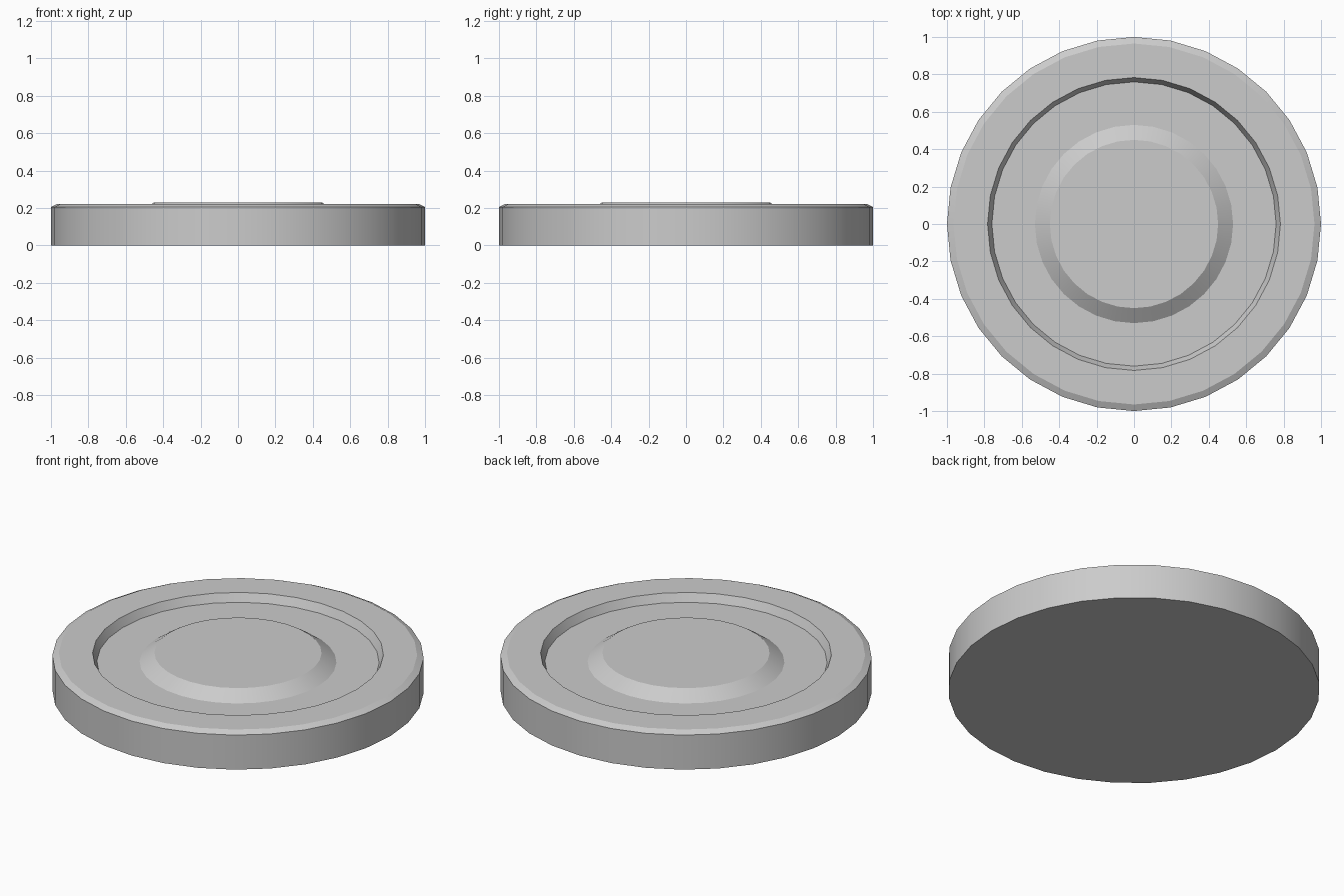
import bpy, bmesh, math

if "Cube" in bpy.data.objects:
    bpy.data.objects.remove(bpy.data.objects["Cube"])

SIDES = 32


def lathe(name, profile):
    """Revolve (radius, z) points around z and cap both ends."""
    bm = bmesh.new()
    rings = []
    for r, z in profile:
        rings.append([bm.verts.new((r * math.cos(2 * math.pi * i / SIDES),
                                    r * math.sin(2 * math.pi * i / SIDES), z))
                      for i in range(SIDES)])
    for a, b in zip(rings, rings[1:]):
        for i in range(SIDES):
            j = (i + 1) % SIDES
            bm.faces.new((a[i], a[j], b[j], b[i]))
    bm.faces.new(rings[0][::-1])
    bm.faces.new(rings[-1])
    bmesh.ops.recalc_face_normals(bm, faces=bm.faces)
    mesh = bpy.data.meshes.new(name)
    bm.to_mesh(mesh)
    bm.free()
    obj = bpy.data.objects.new(name, mesh)
    bpy.context.collection.objects.link(obj)
    bpy.ops.object.select_all(action='DESELECT')
    obj.select_set(True)
    bpy.context.view_layer.objects.active = obj
    bpy.ops.object.shade_smooth_by_angle(angle=math.radians(20))
    return obj


# Round plate: chamfered rim, sunken channel, raised centre boss
lathe("round_plate", [
    (1.0, 0.0), (1.0, 0.205), (0.965, 0.222),   # outer wall and chamfer
    (0.783, 0.222), (0.76, 0.174),              # rim top and channel wall
    (0.53, 0.174), (0.45, 0.228),               # channel floor and boss slope
])
